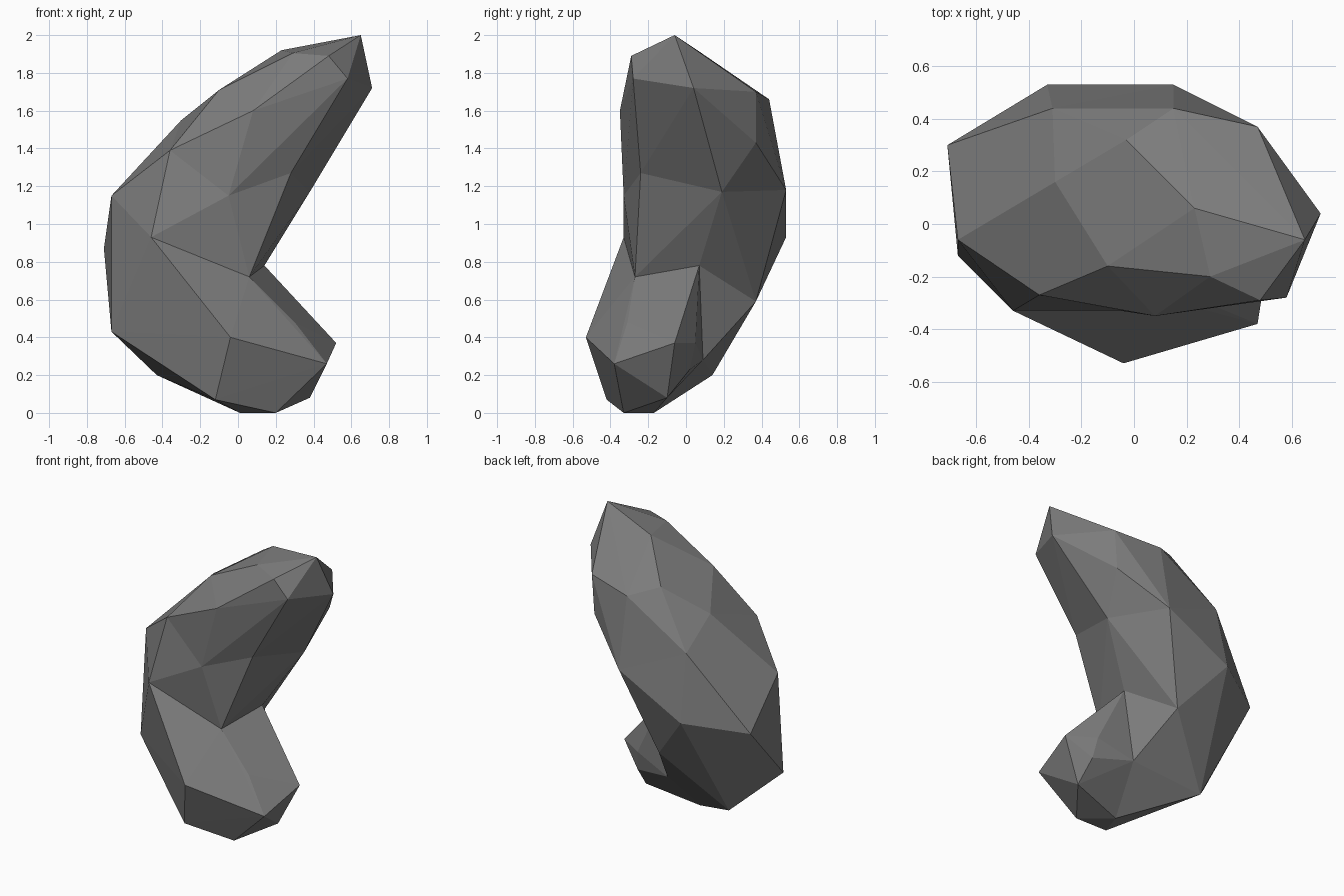
import bpy
import bmesh

cube = bpy.data.objects.get("Cube")
if cube:
    bpy.data.objects.remove(cube, do_unlink=True)

# One matte grey stone material
stone = bpy.data.materials.new("stone_grey")
stone.use_nodes = True
grey = (0.2, 0.2, 0.2, 1)
stone.diffuse_color = grey
shader = stone.node_tree.nodes["Principled BSDF"]
shader.inputs["Base Color"].default_value = grey
shader.inputs["Roughness"].default_value = 0.9


def faceted_chunk(name, *sections):
    """Wrap the corner points of neighbouring sections in a flat-faced hull."""
    bm = bmesh.new()
    for section in sections:
        for corner in section:
            bm.verts.new(corner)
    result = bmesh.ops.convex_hull(bm, input=bm.verts)
    loose = {v for v in result["geom_interior"] + result["geom_unused"]
             if isinstance(v, bmesh.types.BMVert)}
    bmesh.ops.delete(bm, geom=list(loose), context="VERTS")
    bmesh.ops.recalc_face_normals(bm, faces=bm.faces)
    mesh = bpy.data.meshes.new(name)
    bm.to_mesh(mesh)
    bm.free()
    mesh.materials.append(stone)
    chunk = bpy.data.objects.new(name, mesh)
    bpy.context.scene.collection.objects.link(chunk)
    return chunk


# Cross-sections that follow the bent body from the pointed tip to the foot
tip = [(.65, -.06, 2), (.71, .04, 1.72), (.58, -.28, 1.77), (.48, -.29, 1.89),
       (.23, .06, 1.92), (.29, -.2, 1.905), (.47, .37, 1.7)]
shoulder = [(.08, -.35, 1.6), (-.1, -.16, 1.71), (-.03, .32, 1.725),
            (.15, .44, 1.66), (.45, .37, 1.43)]
chest = [(.28, -.24, 1.27), (.38, .19, 1.17), (.15, .53, 1.18),
         (-.31, .44, 1.38), (-.3, .16, 1.55), (-.36, -.27, 1.39),
         (-.05, -.33, 1.15)]
waist_crease = [(.06, -.27, .72), (.14, .07, .78)]
waist_back = [(-.05, .37, .59), (-.33, .53, .93), (-.71, .3, .87),
              (-.67, -.06, 1.15), (-.46, -.33, .93)]
heel = [(-.67, -.12, .43), (-.43, .14, .2)]
ankle = [(-.04, -.53, .4), (-.12, -.42, .07), (.01, -.17, 0), (.08, .09, .28)]
toe = [(.47, -.38, .26), (.52, -.06, .37), (.38, -.1, .08), (.2, -.33, 0),
       (.36, .02, .23), (.34, .05, .37), (.31, -.06, .52), (.3, -.31, .48)]

# Body pieces: each spans between two shared sections
body = faceted_chunk("bent_body", chest, waist_crease, waist_back)
extras = [
    faceted_chunk("upper_lobe", tip, shoulder, chest),
    faceted_chunk("lower_lobe", waist_crease, waist_back, heel, ankle),
    faceted_chunk("foot_lobe", waist_crease, ankle, toe),
]

# Fuse the pieces into one skin and hide the helpers
for piece in extras:
    fuse = body.modifiers.new("fuse_" + piece.name, "BOOLEAN")
    fuse.operation = "UNION"
    fuse.solver = "EXACT"
    fuse.object = piece
bpy.context.view_layer.update()
graph = bpy.context.evaluated_depsgraph_get()
fused = bpy.data.meshes.new_from_object(body.evaluated_get(graph))
body.modifiers.clear()
body.data = fused
for piece in extras:
    bpy.data.objects.remove(piece, do_unlink=True)
for face in body.data.polygons:
    face.use_smooth = False
